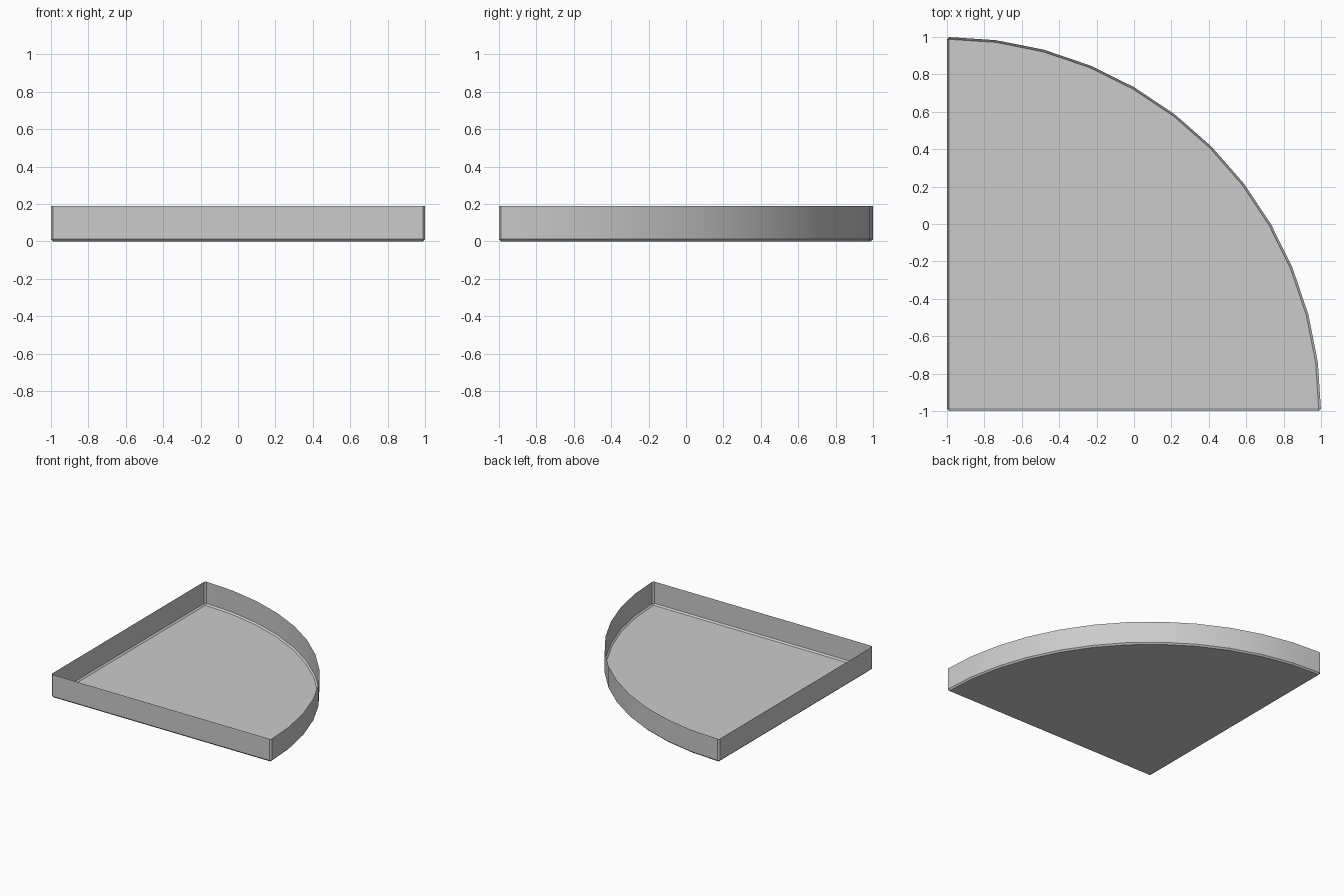
import bpy, bmesh, math

default = bpy.data.objects.get("Cube")
if default:
    bpy.data.objects.remove(default)

RADIUS, HEIGHT, CHAMFER, STEPS = 2.0, 0.19, 0.012, 12

# One grey material
grey = bpy.data.materials.new("light grey")
grey.use_nodes = True
colour = (0.6, 0.6, 0.6, 1)
grey.diffuse_color = colour
grey.node_tree.nodes["Principled BSDF"].inputs["Base Color"].default_value = colour

# Quarter-disc floor
bm = bmesh.new()
outline = [(-1, -1)]
for i in range(STEPS + 1):
    a = math.pi / 2 * i / STEPS
    outline.append((-1 + RADIUS * math.cos(a), -1 + RADIUS * math.sin(a)))
floor = bm.faces.new([bm.verts.new((x, y, 0)) for x, y in outline])

# Thin walls raised from the rim of the floor
rim = bmesh.ops.extrude_edge_only(bm, edges=list(floor.edges))["geom"]
for v in rim:
    if isinstance(v, bmesh.types.BMVert):
        v.co.z = HEIGHT
bmesh.ops.recalc_face_normals(bm, faces=bm.faces[:])
bm.normal_update()
floor.normal_update()
if floor.normal.z > 0:
    bmesh.ops.reverse_faces(bm, faces=bm.faces[:])

# Small chamfer around the base and on the three upright corners
sharp = [e for e in bm.edges
         if len(e.link_faces) == 2 and e.calc_face_angle() > math.radians(30)]
bmesh.ops.bevel(bm, geom=sharp, offset=CHAMFER, offset_type='OFFSET',
                segments=1, affect='EDGES', clamp_overlap=True)

mesh = bpy.data.meshes.new("quarter_round_tray")
bm.to_mesh(mesh)
bm.free()
mesh.materials.append(grey)
tray = bpy.data.objects.new("quarter_round_tray", mesh)
bpy.context.collection.objects.link(tray)

# Smooth curved wall, crisp chamfers
bpy.ops.object.select_all(action='DESELECT')
tray.select_set(True)
bpy.context.view_layer.objects.active = tray
bpy.ops.object.shade_smooth_by_angle(angle=math.radians(30))
